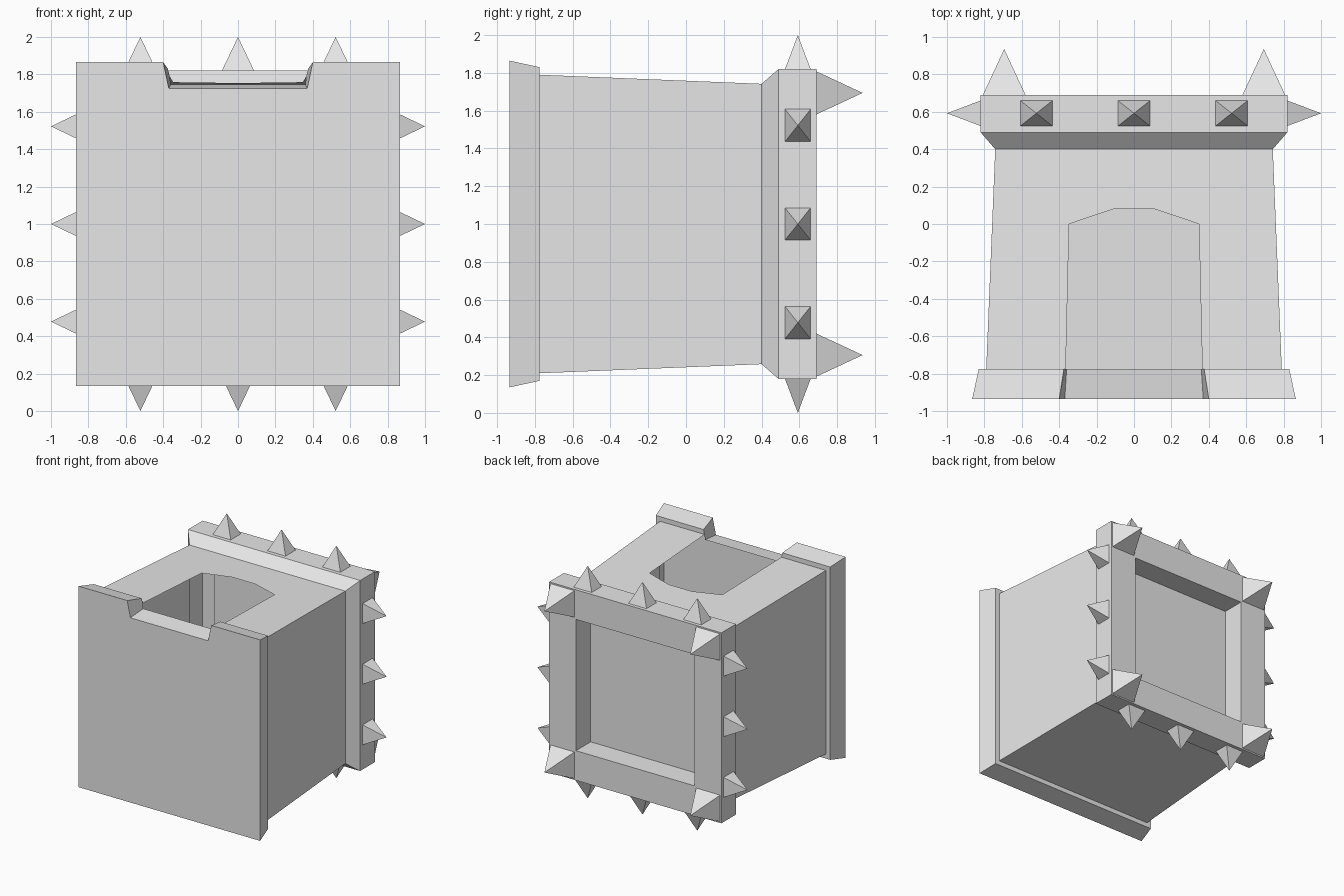
import bpy, bmesh, math
from mathutils import Matrix, Vector

cube = bpy.data.objects.get("Cube")
if cube:
    bpy.data.objects.remove(cube, do_unlink=True)

grey = bpy.data.materials.new("plain_grey")
grey.use_nodes = True
grey.diffuse_color = (0.8, 0.8, 0.8, 1)
grey.node_tree.nodes["Principled BSDF"].inputs["Base Color"].default_value = (0.8, 0.8, 0.8, 1)

MID = 1.0  # height of the long axis


def finish(name, bm):
    bmesh.ops.remove_doubles(bm, verts=bm.verts, dist=0.0005)
    bmesh.ops.recalc_face_normals(bm, faces=bm.faces)
    mesh = bpy.data.meshes.new(name)
    bm.to_mesh(mesh)
    bm.free()
    mesh.materials.append(grey)
    obj = bpy.data.objects.new(name, mesh)
    obj.location.z = MID
    bpy.context.collection.objects.link(obj)
    return obj


def face(bm, points):
    return bm.faces.new([bm.verts.new(p) for p in points])


def mirrored(points):
    return [(-x, y, z) for x, y, z in reversed(points)]


# Hollow shell: square rings (y, half size) from the front plate to the back recess
FRONT, STEP = -0.935, -0.775
rings = [(FRONT, 0.865), (STEP, 0.83), (STEP, 0.79), (0.40, 0.742),
         (0.49, 0.82), (0.69, 0.82), (0.69, 0.565), (0.49, 0.565)]


def corners(y, r):
    return [(-r, y, -r), (r, y, -r), (r, y, r), (-r, y, r)]


bm = bmesh.new()
loops = [corners(*ring) for ring in rings]
for i, (a, b) in enumerate(zip(loops, loops[1:])):
    for k in range(4):
        if k == 2 and i < 3:  # the notched top is made below
            continue
        n = (k + 1) % 4
        face(bm, (a[k], a[n], b[n], b[k]))
face(bm, loops[-1])

# Front plate with its notch
front_top, front_low = (0.40, FRONT, 0.865), (0.37, FRONT, 0.725)
back_top, back_mid, back_low = (0.375, STEP, 0.83), (0.365, STEP, 0.79), (0.36, STEP, 0.745)
half = [loops[0][1], loops[0][2], front_top, front_low]
face(bm, half + mirrored(half))
floor = [front_low, back_low]
face(bm, floor + mirrored(floor))
for part in ([loops[0][2], front_top, back_top, loops[1][2]],
             [front_top, front_low, back_low, back_mid, back_top],
             [loops[1][2], back_top, back_mid, loops[2][2]]):
    face(bm, part)
    face(bm, mirrored(part))


# Top of the body with the arched opening
def on_top(x, y):
    return (x, y, 0.79 - 0.048 * (y - STEP) / (0.40 - STEP))


half = [loops[3][2], loops[2][2], back_mid, on_top(0.347, 0.0), on_top(0.11, 0.08)]
face(bm, half + mirrored(half))
finish("hollow_body", bm)


# Four-sided spikes
def spike(name, matrix, centre, half_x, half_y, height):
    bm = bmesh.new()
    c = Vector(centre)
    base = [c + Vector((sx * half_x, sy * half_y, 0))
            for sx, sy in ((-1, -1), (1, -1), (1, 1), (-1, 1))]
    tip = c + Vector((0, 0, height))
    face(bm, base)
    for k in range(4):
        face(bm, (base[k], base[(k + 1) % 4], tip))
    bm.transform(matrix)
    finish(name, bm)


for side, name in enumerate(("top", "left", "bottom", "right")):
    turn = Matrix.Rotation(side * math.pi / 2, 4, "Y")
    for n, x in enumerate((-0.522, 0, 0.522)):
        spike(f"{name}_collar_spike_{n + 1}", turn, (x, 0.592, 0.82), 0.086, 0.068, 0.18)

# Larger spikes on the back corners
to_back = Matrix.Rotation(-math.pi / 2, 4, "X")
for x in (-1, 1):
    for z in (-1, 1):
        name = ("lower" if z < 0 else "upper") + ("_right" if x < 0 else "_left")
        spike(f"{name}_back_spike", to_back, (x * 0.694, -z * 0.694, 0.688), 0.115, 0.115, 0.247)
